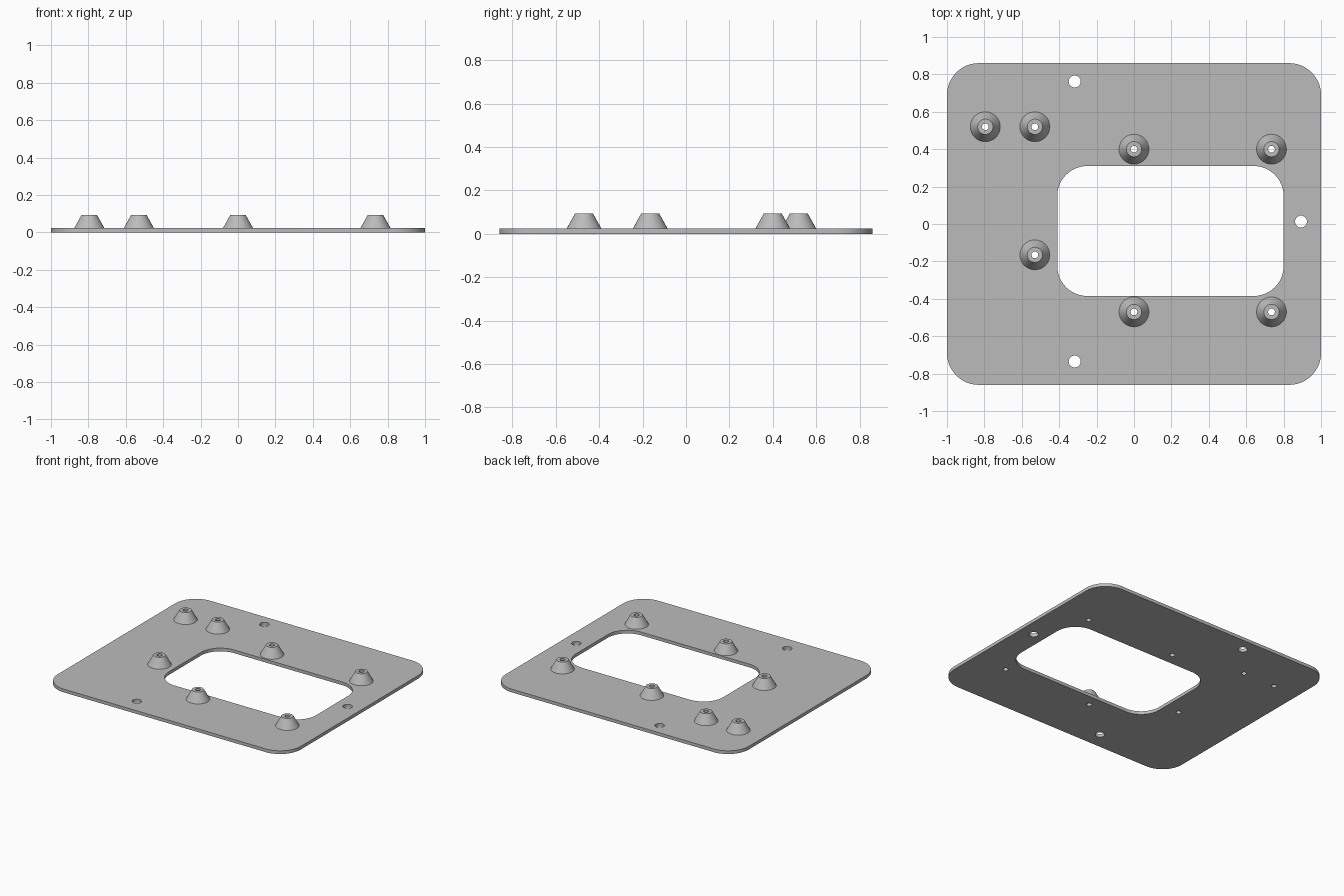
import bpy, bmesh, math

cube = bpy.data.objects.get("Cube")
if cube:
    bpy.data.objects.remove(cube, do_unlink=True)

THICK, TOP = 0.024, 0.094
BORE, BASE_R, TOP_R = 0.018, 0.08, 0.041
SCREW_R = 0.032
STANDOFFS = [(-0.795, 0.52), (-0.53, 0.52), (-0.53, -0.165),
             (0, 0.4), (0.735, 0.4), (0, -0.47), (0.735, -0.47)]
SCREWS = [(-0.317, 0.762), (-0.317, -0.735), (0.893, 0.013)]

grey = bpy.data.materials.new("plain grey")
grey.use_nodes = True
colour = (0.5, 0.5, 0.5, 1)
grey.diffuse_color = colour
grey.node_tree.nodes["Principled BSDF"].inputs["Base Color"].default_value = colour


def circle(cx, cy, r, n=32):
    return [(cx + r * math.cos(2 * math.pi * i / n),
             cy + r * math.sin(2 * math.pi * i / n)) for i in range(n)]


def rounded_rect(x0, x1, y0, y1, r, steps=12):
    points = []
    corners = [(x1 - r, y1 - r), (x0 + r, y1 - r), (x0 + r, y0 + r), (x1 - r, y0 + r)]
    for k, (cx, cy) in enumerate(corners):
        for i in range(steps + 1):
            a = math.pi / 2 * (k + i / steps)
            points.append((cx + r * math.cos(a), cy + r * math.sin(a)))
    return points


def finish(name, bm):
    bmesh.ops.remove_doubles(bm, verts=bm.verts, dist=1e-5)
    bmesh.ops.recalc_face_normals(bm, faces=bm.faces)
    mesh = bpy.data.meshes.new(name)
    bm.to_mesh(mesh)
    bm.free()
    mesh.materials.clear()
    mesh.materials.append(grey)
    obj = bpy.data.objects.new(name, mesh)
    bpy.context.collection.objects.link(obj)
    bpy.ops.object.select_all(action="DESELECT")
    obj.select_set(True)
    bpy.context.view_layer.objects.active = obj
    bpy.ops.object.shade_smooth_by_angle(angle=math.radians(30))
    return obj


# Plate: filled outline with window, screw holes and standoff bores
outlines = [rounded_rect(-1, 1, -0.86, 0.86, 0.17),
            rounded_rect(-0.41, 0.8, -0.385, 0.31, 0.16)]
outlines += [circle(x, y, SCREW_R) for x, y in SCREWS]
outlines += [circle(x, y, BORE) for x, y in STANDOFFS]
curve = bpy.data.curves.new("plate_outline", "CURVE")
curve.dimensions = "2D"
curve.fill_mode = "BOTH"
curve.extrude = THICK / 2
for outline in outlines:
    spline = curve.splines.new("POLY")
    spline.points.add(len(outline) - 1)
    for point, (x, y) in zip(spline.points, outline):
        point.co = (x, y, 0, 1)
    spline.use_cyclic_u = True
helper = bpy.data.objects.new("plate_outline", curve)
bpy.context.collection.objects.link(helper)
bpy.context.view_layer.update()
shape = bpy.data.meshes.new_from_object(
    helper.evaluated_get(bpy.context.evaluated_depsgraph_get()))
bpy.data.objects.remove(helper, do_unlink=True)
bm = bmesh.new()
bm.from_mesh(shape)
bpy.data.meshes.remove(shape)
bmesh.ops.translate(bm, verts=bm.verts, vec=(0, 0, THICK / 2))
finish("plate", bm)

# Standoffs: hollow tapered posts, each lathed from a closed profile
profile = [(BORE, THICK), (BASE_R, THICK), (TOP_R, TOP), (BORE, TOP)]
for number, (x, y) in enumerate(STANDOFFS, 1):
    bm = bmesh.new()
    rings = [[bm.verts.new((px, py, z)) for px, py in circle(x, y, r)]
             for r, z in profile]
    for k in range(1, len(rings) + 1):
        low, high = rings[k - 1], rings[k % len(rings)]
        for i in range(len(low)):
            j = (i + 1) % len(low)
            bm.faces.new((low[i], low[j], high[j], high[i]))
    finish(f"standoff_{number}", bm)
